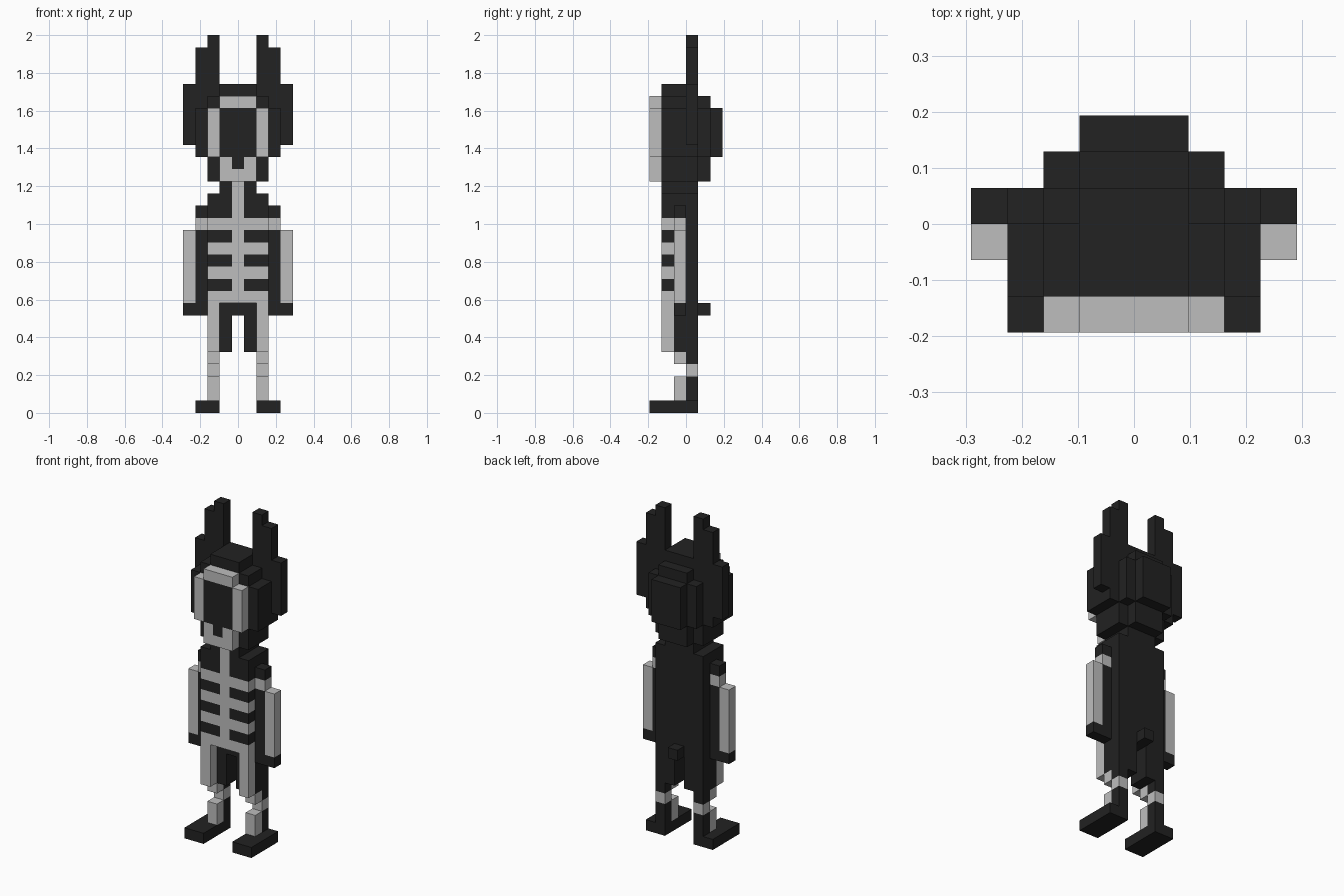
import bpy
import bmesh
from mathutils import Matrix, Vector

cube = bpy.data.objects.get("Cube")
if cube:
    bpy.data.objects.remove(cube, do_unlink=True)

U = 2 / 31  # edge of one block


def material(name, value):
    mat = bpy.data.materials.new(name)
    mat.use_nodes = True
    color = (value, value, value, 1)
    mat.diffuse_color = color
    mat.node_tree.nodes["Principled BSDF"].inputs["Base Color"].default_value = color
    return mat


BLACK = material("charcoal black", 0.016)
BONE = material("bone grey", 0.515)


def part(name, mat, *boxes):
    """Boxes as (x0, x1, y0, y1, z0, z1) in blocks; off-centre ones are mirrored."""
    bm = bmesh.new()
    for x0, x1, y0, y1, z0, z1 in boxes:
        sides = [(x0, x1)] if x0 == -x1 else [(x0, x1), (-x1, -x0)]
        for a, b in sides:
            centre = Vector((a + b, y0 + y1, z0 + z1)) * U / 2
            size = Vector((b - a, y1 - y0, z1 - z0)) * U
            bmesh.ops.create_cube(bm, size=1, matrix=Matrix.Translation(centre) @ Matrix.Diagonal(size).to_4x4())
    mesh = bpy.data.meshes.new(name)
    bm.to_mesh(mesh)
    bm.free()
    mesh.materials.append(mat)
    bpy.context.collection.objects.link(bpy.data.objects.new(name, mesh))


# Feet and legs
part("feet", BLACK, (1.5, 3.5, -3, 1, 0, 1))
part("ankles", BLACK, (1.5, 2.5, 0, 1, 1, 3))
part("shin_bones", BONE, (1.5, 2.5, -1, 0, 1, 3))
part("knee_bones", BONE, (1.5, 2.5, 0, 1, 3, 4), (1.5, 2.5, -1, 0, 4, 5))
part("legs", BLACK, (1.5, 2.5, 0, 1, 4, 5), (0.5, 2.5, -1, 1, 5, 8))
part("thigh_bones", BONE, (1.5, 2.5, -2, -1, 5, 9))

# Torso, with ribs and spine set flush in the front layer
part("torso", BLACK, (-2.5, 2.5, -1, 1, 8, 18))
part("tail", BLACK, (-0.5, 0.5, 1, 2, 8, 9))
part("ribs", BONE, *[(-2.5, 2.5, -2, -1, z, z + 1) for z in range(9, 16, 2)])
part("rib_gaps", BLACK, *[(0.5, 2.5, -2, -1, z, z + 1) for z in range(10, 15, 2)])
part("spine", BONE, *[(-0.5, 0.5, -2, -1, z, z + 1) for z in range(10, 15, 2)],
     (-0.5, 0.5, -2, -1, 16, 19))
part("chest", BLACK, (0.5, 2.5, -2, -1, 16, 18))
part("neck", BLACK, (-1.5, 1.5, -1, 1, 18, 19), (0.5, 1.5, -2, -1, 18, 19))

# Arms
part("shoulders", BLACK, (2.5, 3.5, -1, 0, 16, 17))
part("shoulder_bones", BONE, (2.5, 3.5, -1, 0, 15, 16))
part("arms", BLACK, (2.5, 3.5, -1, 0, 9, 15))
part("arm_bones", BONE, (3.5, 4.5, -1, 0, 9, 15))
part("hands", BLACK, (2.5, 4.5, -1, 0, 8, 9))

# Head and its stepped sides and back
part("head", BLACK, (-1.5, 1.5, -2, 1, 19, 27), (1.5, 2.5, -2, 1, 19, 26))
part("head_sides", BLACK, (2.5, 3.5, -2, 0, 21, 25))
part("head_back", BLACK, (-1.5, 1.5, 1, 2, 19, 26), (1.5, 2.5, 1, 2, 21, 25),
     (-1.5, 1.5, 2, 3, 21, 25))

# Face plate with dark opening
part("face_frame", BONE, (-1.5, 1.5, -3, -2, 25, 26), (1.5, 2.5, -3, -2, 21, 25),
     (0.5, 1.5, -3, -2, 20, 21), (-1.5, 1.5, -3, -2, 19, 20))
part("face_opening", BLACK, (-1.5, 1.5, -3, -2, 21, 25), (-0.5, 0.5, -3, -2, 20, 21))

# Stepped ears
part("ears", BLACK, (1.5, 2.5, 0, 1, 26, 31), (2.5, 3.5, 0, 1, 21, 30),
     (3.5, 4.5, 0, 1, 22, 27))
